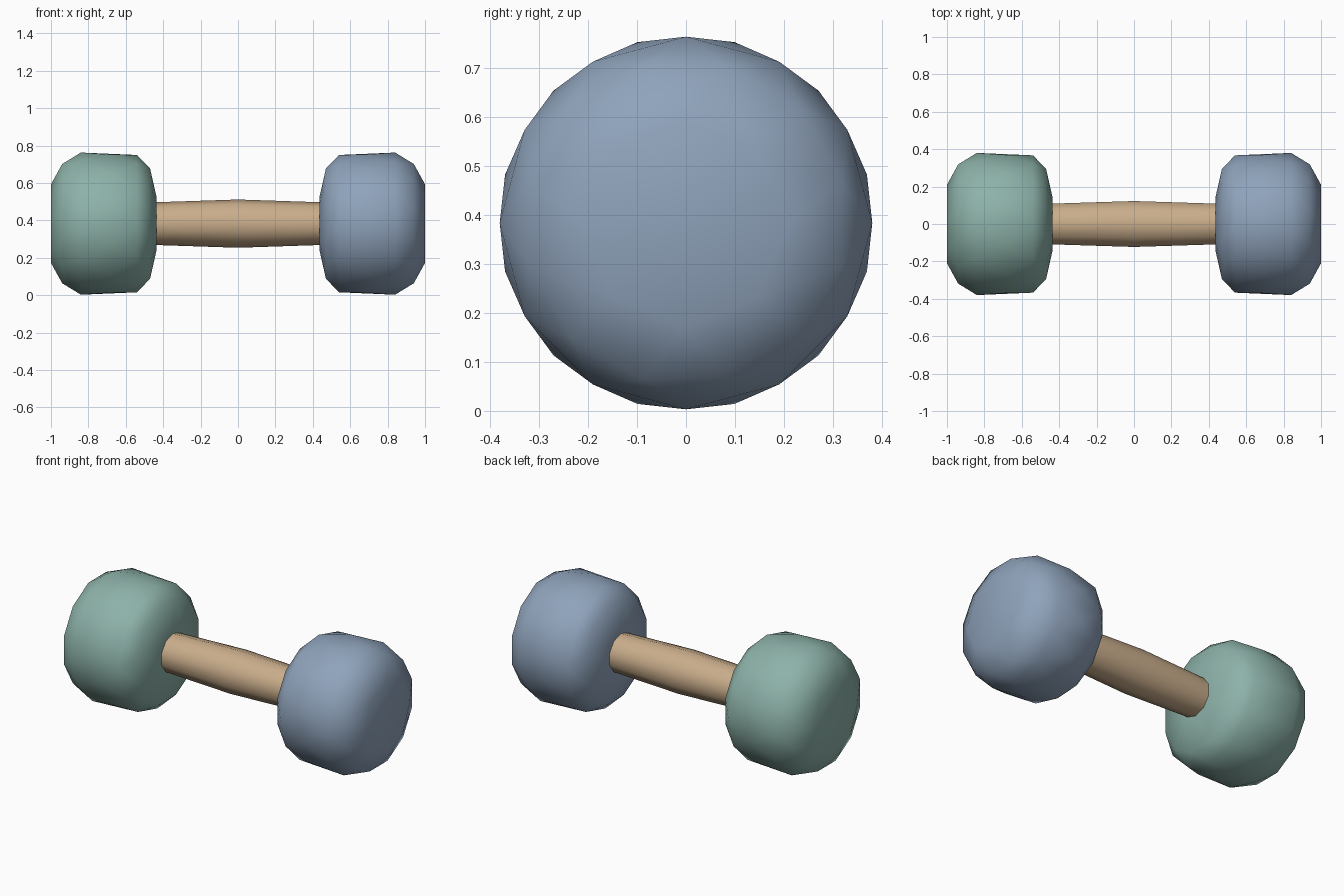
import bpy
import bmesh
import math

AXIS_Z = 0.383

cube = bpy.data.objects.get("Cube")
if cube:
    bpy.data.objects.remove(cube, do_unlink=True)


def make_material(name, rgb):
    mat = bpy.data.materials.new(name)
    mat.use_nodes = True
    mat.diffuse_color = (*rgb, 1)
    mat.node_tree.nodes["Principled BSDF"].inputs["Base Color"].default_value = (*rgb, 1)
    return mat


def ring(bm, x, radius, sides, turn):
    """One circle of vertices around the long axis."""
    return [bm.verts.new((x, radius * math.sin(a), AXIS_Z + radius * math.cos(a)))
            for a in (math.tau * (i + turn) / sides for i in range(sides))]


def finish(bm, name, mat):
    bmesh.ops.recalc_face_normals(bm, faces=bm.faces[:])
    for face in bm.faces:
        face.smooth = True
    mesh = bpy.data.meshes.new(name)
    bm.to_mesh(mesh)
    bm.free()
    mesh.materials.append(mat)
    obj = bpy.data.objects.new(name, mesh)
    bpy.context.collection.objects.link(obj)
    return obj


# Rounded end weights: staggered rings wrapped in a faceted hull
WEIGHT_PROFILE = [(0.435, 0.14, 8), (0.47, 0.305, 12), (0.54, 0.367, 12),
                  (0.68, 0.382, 12), (0.84, 0.38, 12), (0.94, 0.33, 12),
                  (1.0, 0.21, 8)]


def weight(name, side, mat):
    bm = bmesh.new()
    for i, (x, radius, sides) in enumerate(WEIGHT_PROFILE):
        ring(bm, side * x, radius, sides, 0.5 * (i % 2))
    bmesh.ops.convex_hull(bm, input=bm.verts[:])
    return finish(bm, name, mat)


# Grip that swells slightly in the middle
def handle(name, mat):
    bm = bmesh.new()
    loops = [ring(bm, x, r, 10, 0) for x, r in ((-0.45, 0.114), (0, 0.129), (0.45, 0.114))]
    for a, b in zip(loops, loops[1:]):
        for i in range(len(a)):
            j = (i + 1) % len(a)
            bm.faces.new((a[i], a[j], b[j], b[i]))
    return finish(bm, name, mat)


weight("left_weight", 1, make_material("dusty blue", (0.275, 0.366, 0.497)))
weight("right_weight", -1, make_material("sage green", (0.266, 0.445, 0.397)))
handle("handle", make_material("tan wood", (0.59, 0.42, 0.26)))
